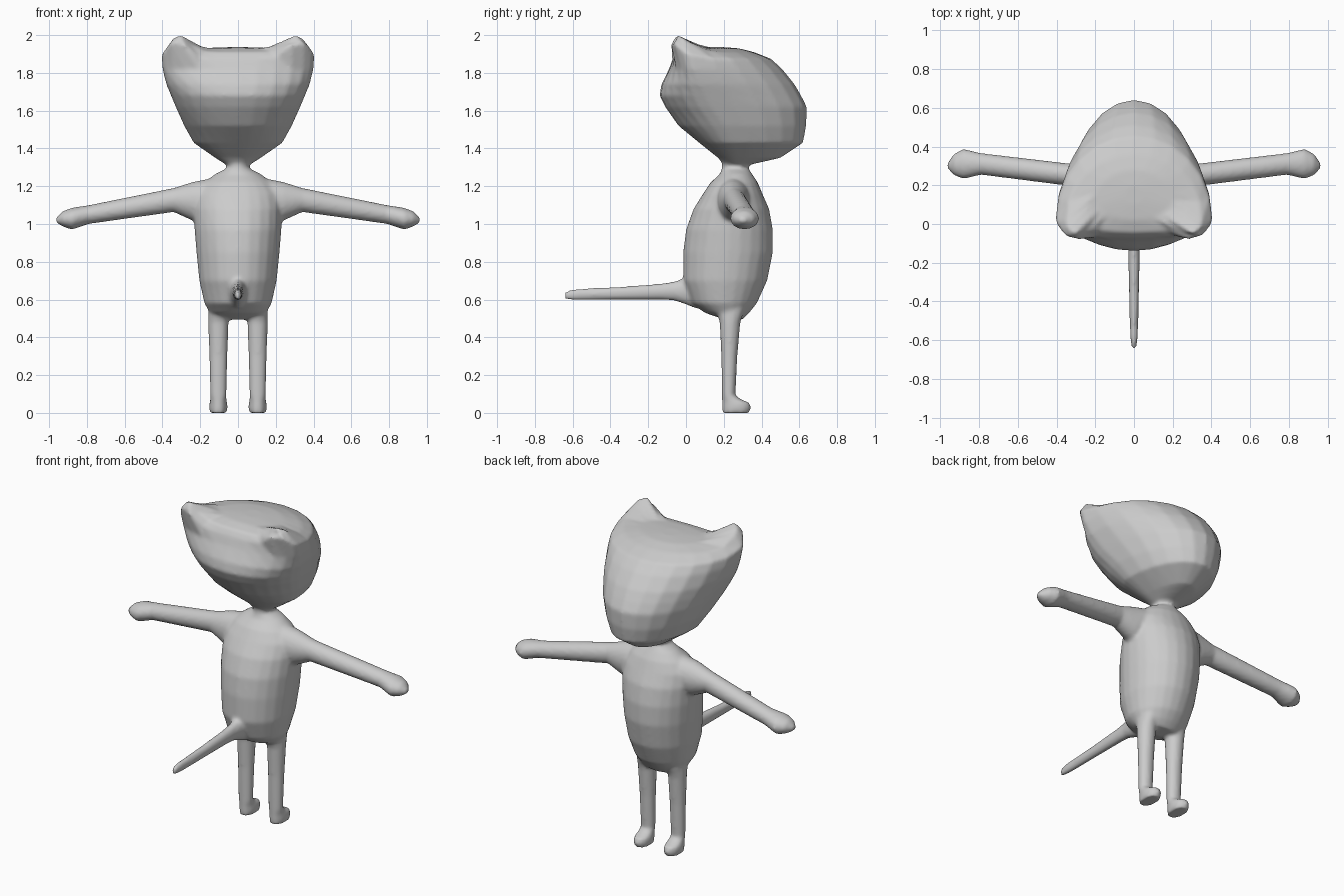
import bpy, bmesh
from math import sin, cos, pi, exp

if "Cube" in bpy.data.objects:
    bpy.data.objects.remove(bpy.data.objects["Cube"])


def ring(c, u, v, n=20):
    """Ellipse around c with half-axes u and v."""
    return [tuple(c[i] + u[i] * cos(2 * pi * k / n) + v[i] * sin(2 * pi * k / n)
                  for i in range(3)) for k in range(n)]


def z_ring(z, w, yb, yf, ys=None, xc=0, n=24):
    """Horizontal egg: half-width w at y = ys, reaching back to yb and on to yf."""
    ys = (yb + yf) / 2 if ys is None else ys
    pts = []
    for k in range(n):
        s, c = sin(2 * pi * k / n), cos(2 * pi * k / n)
        pts.append((xc + w * s, ys + c * ((yf - ys) if c > 0 else (ys - yb)), z))
    return pts


def loft(name, rings, shape=None):
    bm = bmesh.new()
    loops = [[bm.verts.new(shape(p) if shape else p) for p in r] for r in rings]
    for a, b in zip(loops, loops[1:]):
        n = len(a)
        for k in range(n):
            bm.faces.new((a[k], a[(k + 1) % n], b[(k + 1) % n], b[k]))
    bm.faces.new(loops[0])
    bm.faces.new(loops[-1])
    bmesh.ops.recalc_face_normals(bm, faces=bm.faces)
    me = bpy.data.meshes.new(name)
    bm.to_mesh(me)
    bm.free()
    ob = bpy.data.objects.new(name, me)
    bpy.context.collection.objects.link(ob)
    return ob


parts = []

# torso and neck
torso = [(.495, .10, .2, .3), (.53, .15, .1, .335), (.58, .178, .03, .375),
         (.7, .205, -.015, .43), (.85, .22, -.015, .46), (.97, .23, .0, .46),
         (1.08, .235, .04, .44), (1.16, .225, .09, .405), (1.22, .18, .13, .38),
         (1.265, .12, .18, .35), (1.295, .06, .19, .33), (1.36, .06, .19, .33)]
parts.append(loft("torso", [z_ring(*t) for t in torso]))


# head: egg sections, with two ears pulled up out of the crown
def ears(p):
    x, y, z = p
    if z > 1.85:
        g = exp(-((abs(x) - .32) ** 2 / .006 + (y + .02) ** 2 / .008))
        y, z = y - .05 * g, z + .1 * g
    return x, y, z


head = [(1.312, .06, .2, .33, .27), (1.35, .12, .17, .5, .26),
        (1.43, .235, .07, .62, .24), (1.52, .285, -.04, .637, .2),
        (1.62, .33, -.11, .64, .13), (1.68, .355, -.14, .61, .1),
        (1.74, .38, -.13, .575, .07), (1.82, .40, -.09, .51, .04),
        (1.875, .405, -.07, .45, .03), (1.91, .35, -.045, .36, .04),
        (1.93, .2, .02, .28, .12), (1.936, .05, .1, .2, .15)]
parts.append(loft("head", [z_ring(*h) for h in head], ears))

for s in (-1, 1):
    # arm and hand
    arm = [(.1, .25, 1.14, .10, .11), (.24, .25, 1.12, .08, .103),
           (.34, .255, 1.127, .058, .064), (.79, .31, 1.05, .056, .05),
           (.88, .31, 1.028, .078, .058), (.93, .307, 1.027, .055, .04),
           (.965, .3, 1.02, .012, .01)]
    parts.append(loft("arm", [ring((s * x, y, z), (0, a, 0), (0, 0, b))
                              for x, y, z, a, b in arm]))
    # leg and foot
    leg = [(.58, .05, .15, .32), (.48, .054, .178, .288), (.3, .048, .187, .272),
           (.09, .043, .19, .262), (.068, .044, .19, .3), (.055, .047, .19, .335),
           (.03, .049, .19, .345), (0, .046, .192, .335)]
    parts.append(loft("leg", [z_ring(z, w, b, f, xc=s * .104)
                              for z, w, b, f in leg]))

# tail
tail = [(.06, .64, .05, .09), (-.01, .645, .042, .068), (-.06, .645, .034, .051),
        (-.13, .642, .031, .043), (-.35, .633, .026, .035), (-.58, .626, .02, .031),
        (-.63, .622, .014, .024), (-.645, .62, .006, .012)]
parts.append(loft("tail", [ring((0, y, z), (a, 0, 0), (0, 0, b))
                           for y, z, a, b in tail]))

# one continuous smooth skin
bpy.ops.object.select_all(action='DESELECT')
for p in parts:
    p.select_set(True)
body = parts[0]
bpy.context.view_layer.objects.active = body
bpy.ops.object.join()
body.name = "cat_figure"
rm = body.modifiers.new("skin", 'REMESH')
rm.mode = 'VOXEL'
rm.voxel_size = .011
rm.use_smooth_shade = True
sm = body.modifiers.new("blend", 'SMOOTH')
sm.factor = .5
sm.iterations = 5
